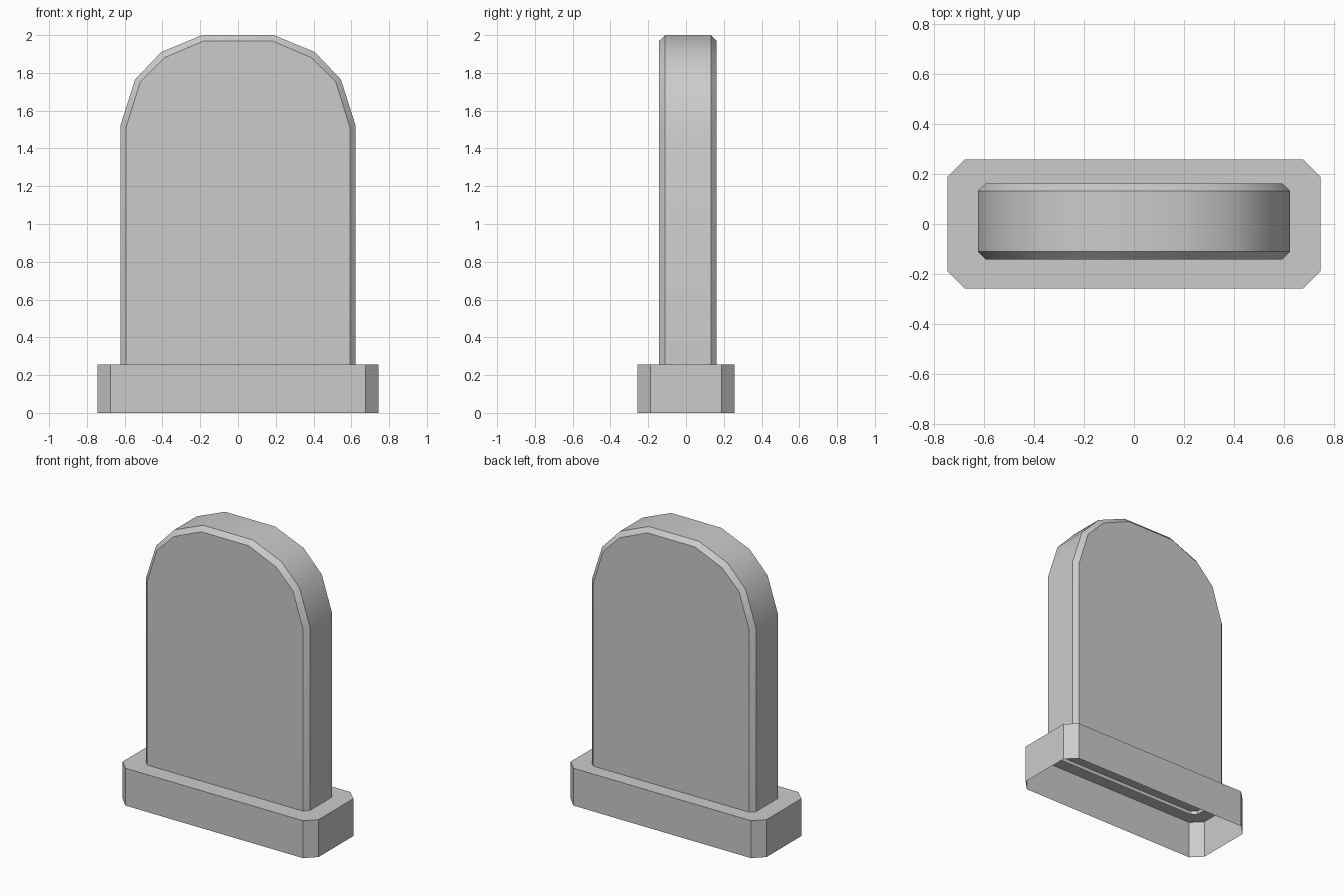
import bpy, bmesh, math

old = bpy.data.objects.get("Cube")
if old:
    bpy.data.objects.remove(old, do_unlink=True)

stone = bpy.data.materials.new("grey_stone")
stone.use_nodes = True
GREY = (0.6, 0.6, 0.6, 1)
stone.diffuse_color = GREY
stone.node_tree.nodes["Principled BSDF"].inputs["Base Color"].default_value = GREY


def loft(name, rings, closed, caps):
    """Skin a list of matching point rings, capping the chosen ones."""
    bm = bmesh.new()
    loops = [[bm.verts.new(p) for p in ring] for ring in rings]
    n = len(rings[0])
    for a, b in zip(loops, loops[1:]):
        for i in range(n if closed else n - 1):
            j = (i + 1) % n
            bm.faces.new((a[i], a[j], b[j], b[i]))
    for c in caps:
        bm.faces.new(loops[c])
    bmesh.ops.recalc_face_normals(bm, faces=bm.faces)
    mesh = bpy.data.meshes.new(name)
    bm.to_mesh(mesh)
    bm.free()
    mesh.materials.append(stone)
    obj = bpy.data.objects.new(name, mesh)
    bpy.context.collection.objects.link(obj)
    return obj


def mirrored(half):
    return half + [(-x, z) for x, z in reversed(half)]


# Plinth: chamfered block, open underneath
W, D, C, H = 0.745, 0.258, 0.07, 0.257
plan = [(W, -D + C), (W, D - C), (W - C, D), (C - W, D),
        (-W, D - C), (-W, C - D), (C - W, -D), (W - C, -D)]
loft("plinth", [[(x, y, z) for x, y in plan] for z in (0, H)], True, [1])

# Upright slab: arched outline with bevelled rims, open at its foot
FOOT = 0.232
outer = mirrored([(0.623, FOOT), (0.623, 1.52), (0.545, 1.765), (0.407, 1.91), (0.19, 2.0)])
inner = mirrored([(0.592, FOOT), (0.592, 1.513), (0.518, 1.75), (0.39, 1.88), (0.18, 1.97)])
layers = [(inner, -0.142), (outer, -0.11), (outer, 0.132), (inner, 0.162)]
slab = loft("headstone_slab", [[(x, y, z) for x, z in prof] for prof, y in layers],
            False, [0, -1])

# Smooth around the arch, crisp at the bevels
bpy.ops.object.select_all(action='DESELECT')
slab.select_set(True)
bpy.context.view_layer.objects.active = slab
bpy.ops.object.shade_smooth_by_angle(angle=math.radians(35))
